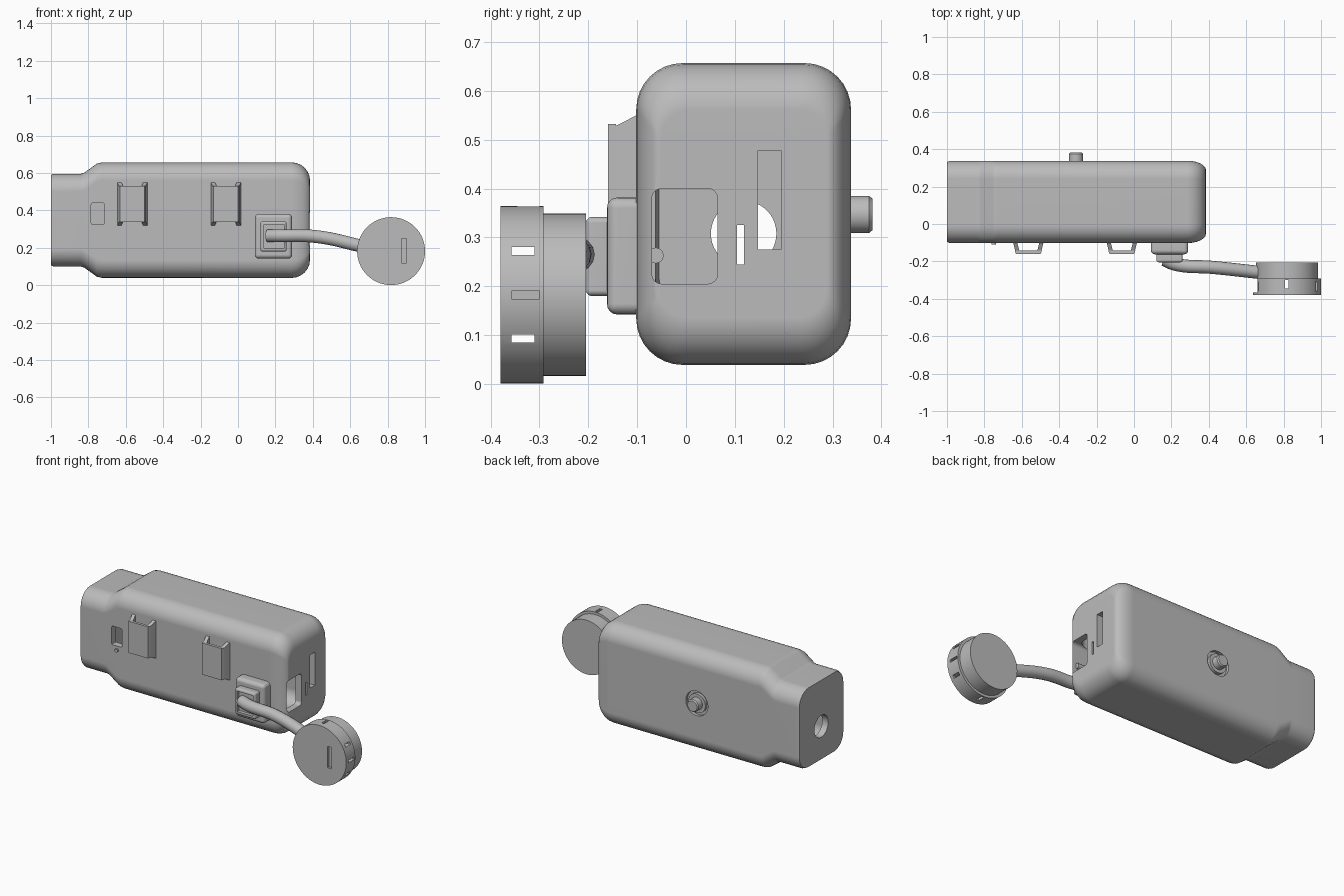
import bpy, bmesh
from math import sin, cos, pi
from mathutils import Vector, Matrix

cube = bpy.data.objects.get("Cube")
if cube:
    bpy.data.objects.remove(cube)

grey = bpy.data.materials.new("plain grey")
grey.use_nodes = True
grey.diffuse_color = (0.5, 0.5, 0.5, 1)
grey.node_tree.nodes["Principled BSDF"].inputs["Base Color"].default_value = (0.5, 0.5, 0.5, 1)
CY, CZ = 0.118, 0.348      # axis of the case


def finish(name, bm):
    bmesh.ops.recalc_face_normals(bm, faces=bm.faces)
    me = bpy.data.meshes.new(name)
    bm.to_mesh(me)
    bm.free()
    ob = bpy.data.objects.new(name, me)
    bpy.context.collection.objects.link(ob)
    me.materials.append(grey)
    return ob


def activate(ob):
    bpy.ops.object.select_all(action='DESELECT')
    ob.select_set(True)
    bpy.context.view_layer.objects.active = ob


def smooth(ob):
    activate(ob)
    bpy.ops.object.shade_smooth_by_angle(angle=0.55)
    ob.modifiers.new("normals", 'WEIGHTED_NORMAL').keep_sharp = True
    return ob


def box(name, x, y, z, bevel=0, segments=3, axis=None):
    """Box from ranges; bevels every edge, or only those along one axis."""
    bm = bmesh.new()
    bmesh.ops.create_cube(bm, size=1)
    for v in bm.verts:
        v.co = [lo + (c + 0.5) * (hi - lo) for c, (lo, hi) in zip(v.co, (x, y, z))]
    if bevel:
        edges = [e for e in bm.edges if axis is None
                 or abs((e.verts[0].co - e.verts[1].co).normalized()[axis]) > 0.9]
        bmesh.ops.bevel(bm, geom=edges, offset=bevel, segments=segments,
                        profile=0.5, affect='EDGES')
    return finish(name, bm)


def cylinder(name, centre, r, lo, hi, axis='Y', r2=None):
    bm = bmesh.new()
    bmesh.ops.create_cone(bm, cap_ends=True, segments=64, radius1=r,
                          radius2=r if r2 is None else r2, depth=hi - lo)
    mid = (lo + hi) / 2
    if axis == 'Y':
        rot, pos = Matrix.Rotation(-pi / 2, 4, 'X'), (centre[0], mid, centre[1])
    else:
        rot, pos = Matrix.Rotation(pi / 2, 4, 'Y'), (mid, centre[0], centre[1])
    bmesh.ops.transform(bm, matrix=Matrix.Translation(pos) @ rot, verts=bm.verts)
    return finish(name, bm)


def prism(name, points, lo, hi, axis):
    """Extrude a closed outline along x (points y,z) or z (points x,y)."""
    bm = bmesh.new()
    put = (lambda a, b: (lo, a, b)) if axis == 0 else (lambda a, b: (a, b, lo))
    face = bm.faces.new([bm.verts.new(put(*p)) for p in points])
    geom = bmesh.ops.extrude_face_region(bm, geom=[face])["geom"]
    move = Vector((hi - lo if axis == 0 else 0, 0, hi - lo if axis == 2 else 0))
    bmesh.ops.translate(bm, vec=move, verts=[g for g in geom if isinstance(g, bmesh.types.BMVert)])
    return finish(name, bm)


def loft(name, stations, n=8):
    """Skin rounded rectangles (x, half width, half height, radius)."""
    bm = bmesh.new()
    rings = []
    for x, hy, hz, r in stations:
        ring = []
        for q, (sy, sz) in enumerate(((1, 1), (-1, 1), (-1, -1), (1, -1))):
            for k in range(n + 1):
                a = (q + k / n) * pi / 2
                ring.append(bm.verts.new((x, CY + sy * (hy - r) + r * cos(a),
                                          CZ + sz * (hz - r) + r * sin(a))))
        rings.append(ring)
    for a, b in zip(rings, rings[1:]):
        for i in range(len(a)):
            j = (i + 1) % len(a)
            bm.faces.new((a[i], a[j], b[j], b[i]))
    bm.faces.new(rings[0])
    bm.faces.new(rings[-1])
    return finish(name, bm)


def cut(ob, *cutters, operation='DIFFERENCE'):
    for c in cutters:
        activate(ob)
        m = ob.modifiers.new("cut", 'BOOLEAN')
        m.operation, m.object, m.solver = operation, c, 'EXACT'
        bpy.ops.object.modifier_apply(modifier=m.name)
        bpy.data.objects.remove(c)


# Hollow case: narrow neck, step up, long body, rounded end
def case_stations(t):
    s = [(-1 + t, 0.213 - t, 0.242 - t, 0.09 - t / 2), (-0.985 + t, 0.22 - t, 0.248 - t, 0.095 - t / 2),
         (-0.84, 0.22 - t, 0.248 - t, 0.095 - t / 2), (-0.82, 0.22 - t, 0.255 - t, 0.095 - t / 2),
         (-0.755, 0.22 - t, 0.302 - t, 0.095 - t / 2), (-0.73, 0.22 - t, 0.308 - t, 0.095 - t / 2)]
    for k in range(7):
        a = k / 6 * pi / 2
        s.append((0.285 + (0.1 - t) * sin(a), 0.17 + 0.05 * cos(a) - t,
                  0.212 + 0.097 * cos(a) - t, 0.06 + 0.035 * cos(a) - t / 2))
    return s


case = loft("case", case_stations(0))
cut(case, loft("cavity", case_stations(0.04)),
    cylinder("neck_hole", (0.118, 0.308), 0.067, -1.1, -0.9, 'X'),
    box("port_cut", (0.2, 0.5), (-0.07, 0.065), (0.205, 0.4), 0.02, 4, 0),
    box("narrow_slot_cut", (0.3, 0.5), (0.104, 0.119), (0.245, 0.325)),
    box("wide_slot_cut", (0.3, 0.5), (0.147, 0.195), (0.275, 0.478)),
    box("window_cut", (-0.785, -0.715), (-0.2, 0), (0.325, 0.44), 0.008, 2, 1),
    cylinder("button_well_cut", (-0.31, 0.347), 0.075, 0.32, 0.4))
smooth(case)

# Rear button with its surrounding ring, and the small front pin
smooth(cylinder("button_ring", (-0.31, 0.347), 0.058, 0.31, 0.338))
smooth(cylinder("rear_button", (-0.31, 0.347), 0.038, 0.33, 0.375))
smooth(cylinder("rear_button_tip", (-0.31, 0.347), 0.038, 0.375, 0.382, r2=0.032))
smooth(cylinder("front_pin", (-0.75, 0.3), 0.011, -0.11, -0.09))
smooth(cylinder("port_pin", (-0.062, 0.263), 0.016, 0.3, 0.352, 'X'))

# Belt loops: two slanted cheeks joined by a front plate
for label, cx in (("right", -0.565), ("left", -0.065)):
    cheek = [(-0.09, 0.556), (-0.16, 0.52), (-0.16, 0.35), (-0.09, 0.314)]
    for side, s in (("outer", -1), ("inner", 1)):
        ob = prism(f"{label}_loop_{side}_cheek", cheek, cx + s * 0.07 - 0.011, cx + s * 0.07 + 0.011, 0)
        for v in ob.data.vertices:      # lean the cheeks inwards
            v.co.x -= s * (-0.1 - v.co.y) * 0.25
    plate = [(cx - 0.072, -0.143), (cx - 0.066, -0.16), (cx + 0.066, -0.16), (cx + 0.072, -0.143)]
    prism(f"{label}_loop_plate", plate, 0.338, 0.532, 2)

# Strap anchor on the front of the case
smooth(box("anchor_base", (0.09, 0.29), (-0.162, -0.08), (0.142, 0.382), 0.022, 4))
anchor = box("anchor_frame", (0.12, 0.26), (-0.205, -0.15), (0.18, 0.342), 0.012, 3)
cut(anchor, box("anchor_recess", (0.138, 0.246), (-0.25, -0.185), (0.2, 0.325)))
smooth(anchor)

# Flexible strap
curve = bpy.data.curves.new("strap", 'CURVE')
curve.dimensions = '3D'
curve.bevel_depth, curve.bevel_resolution, curve.use_fill_caps = 0.035, 5, True
path = curve.splines.new('BEZIER')
knots = [(0.16, -0.19, 0.265), (0.22, -0.215, 0.265), (0.42, -0.232, 0.26), (0.68, -0.26, 0.205)]
path.bezier_points.add(len(knots) - 1)
for p, co in zip(path.bezier_points, knots):
    p.co = co
    p.handle_left_type = p.handle_right_type = 'AUTO'
curve.materials.append(grey)
strap = bpy.data.objects.new("strap", curve)
bpy.context.collection.objects.link(strap)
activate(strap)
bpy.ops.object.convert(target='MESH')
smooth(bpy.context.view_layer.objects.active)

# Round cap: smaller plug behind, wider notched rim in front
CAP = (0.8185, 0.1825)
smooth(cylinder("cap_plug", CAP, 0.166, -0.292, -0.205))
rim = cylinder("cap_rim", CAP, 0.1815, -0.38, -0.292)
cut(rim, box("strap_side_cut", (0.6, 0.66), (-0.365, -0.28), (0, 0.4)),
    box("face_slot", (0.873, 0.9), (-0.4, -0.365), (0.12, 0.25)),
    box("upper_notch", (0.5, 1.1), (-0.357, -0.31), (0.264, 0.28)),
    box("lower_notch", (0.5, 1.1), (-0.357, -0.31), (0.085, 0.101)),
    box("vertical_notch", (0.808, 0.826), (-0.345, -0.3), (-0.1, 0.5)),
    box("end_notch", (0.97, 1.1), (-0.357, -0.3), (0.174, 0.19)))
smooth(rim)
